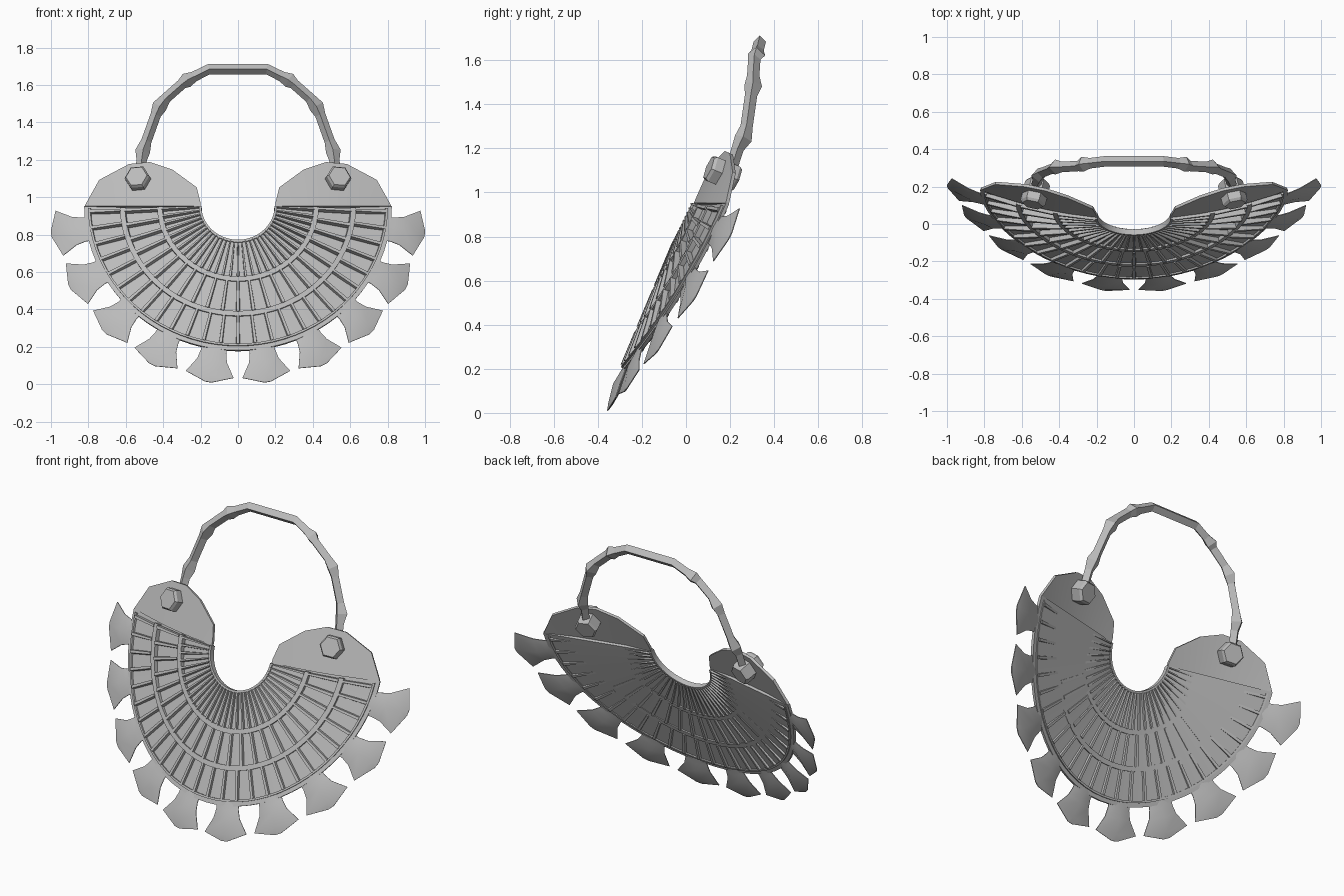
import bpy, bmesh, math
from mathutils import Vector

cube = bpy.data.objects.get("Cube")
if cube:
    bpy.data.objects.remove(cube, do_unlink=True)

metal = bpy.data.materials.new("grey metal")
metal.use_nodes = True
GREY = (0.5, 0.5, 0.5, 1)
metal.diffuse_color = GREY
metal.node_tree.nodes["Principled BSDF"].inputs["Base Color"].default_value = GREY


def normal(x):
    return Vector((0.46 * x, -1, 0.42)).normalized()


def on_collar(p, h=0):
    """Point on the curved, leaning collar sheet, raised h towards the front."""
    x, z = p
    return Vector((x, 0.42 * z + 0.23 * x * x - 0.365, z)) + normal(x) * h


def polar(r, degrees):
    a = math.radians(degrees)
    return (r * math.cos(a), 0.95 - 0.94 * r * math.sin(a))


def finish(name, bm, smooth=True):
    bmesh.ops.recalc_face_normals(bm, faces=bm.faces)
    me = bpy.data.meshes.new(name)
    bm.to_mesh(me)
    bm.free()
    me.materials.append(metal)
    ob = bpy.data.objects.new(name, me)
    bpy.context.scene.collection.objects.link(ob)
    bpy.ops.object.select_all(action="DESELECT")
    ob.select_set(True)
    bpy.context.view_layer.objects.active = ob
    if smooth:
        bpy.ops.object.shade_smooth_by_angle(angle=math.radians(25))
    return ob


def skin(bm, rings):
    """Bridge equal rings of points and cap both ends."""
    rows = [[bm.verts.new(p) for p in ring] for ring in rings]
    n = len(rows[0])
    for a, b in zip(rows, rows[1:]):
        for i in range(n):
            j = (i + 1) % n
            bm.faces.new((a[i], a[j], b[j], b[i]))
    bm.faces.new(rows[0])
    bm.faces.new(rows[-1])


def slab(bm, pairs, h, taper=0):
    """Strip between two edges, standing h out of both sides of the sheet."""
    rings = []
    for p, q in pairs:
        p, q = Vector(p), Vector(q)
        d = (q - p) * taper
        rings.append([on_collar(p + d, h), on_collar(p, 0), on_collar(p + d, -h),
                      on_collar(q - d, -h), on_collar(q, 0), on_collar(q - d, h)])
    skin(bm, rings)


def arc(bm, r0, r1, start, end, h, steps=40):
    angles = [start + (end - start) * i / steps for i in range(steps + 1)]
    slab(bm, [(polar(r0, a), polar(r1, a)) for a in angles], h)


# Collar sheet
bm = bmesh.new()
arc(bm, 0.195, 0.82, 0, 180, 0.008)
finish("collar_plate", bm)

# Shoulder lobes above the sheet
LOBE = [(0.2, 0.97), (0.22, 1.05), (0.35, 1.145), (0.47, 1.185),
        (0.58, 1.175), (0.74, 1.09), (0.815, 0.955)]
for side, s in (("left", 1), ("right", -1)):
    bm = bmesh.new()
    slab(bm, [((s * x, 0.949), (s * x, z)) for x, z in LOBE], 0.008)
    finish(side + "_shoulder_lobe", bm)

# Raised bands between the rows
bm = bmesh.new()
for r0, r1 in ((0.195, 0.208), (0.402, 0.43), (0.6, 0.628), (0.785, 0.797)):
    arc(bm, r0, r1, 1, 179, 0.016)
finish("raised_bands", bm)

# Rows of radial bars
for name, r0, r1, count, w in (("inner", 0.205, 0.405, 30, 0.012),
                               ("middle", 0.428, 0.602, 22, 0.02),
                               ("outer", 0.626, 0.787, 26, 0.02)):
    bm = bmesh.new()
    for i in range(count + 1):
        a = 2.5 + 175 * i / count
        half = math.degrees(w / (r0 + r1))
        slab(bm, [(polar(r, a - half), polar(r, a + half)) for r in (r0, r1)], 0.022, 0.15)
    finish(name + "_row_bars", bm, smooth=False)

# Flared leaf pendants around the rim: radius, half angle, ridge height
LEAF = [(0.79, 4.8, 0.008), (0.84, 4.7, 0.016), (0.89, 5.2, 0.024), (0.975, 7.6, 0.012)]
for k in range(10):
    a = 9 + 18 * k
    bm = bmesh.new()
    rings = []
    for r, half, h in LEAF:
        rings.append([on_collar(polar(r, a - half), 0.002), on_collar(polar(r, a), h),
                      on_collar(polar(r, a + half), 0.002), on_collar(polar(r, a + half), -0.002),
                      on_collar(polar(r, a), -h), on_collar(polar(r, a - half), -0.002)])
    # Blunt point at the outer end
    tip = [on_collar(polar(1.01, a + d), h) for d, h in
           ((-1, 0.002), (0, 0.003), (1, 0.002), (1, -0.002), (0, -0.003), (-1, -0.002))]
    skin(bm, rings + [tip])
    finish("leaf_pendant_%d" % (k + 1), bm)

# Hexagonal bolts through the lobes
for side, s in (("left", 1), ("right", -1)):
    axis = normal(s * 0.53)
    centre = on_collar((s * 0.53, 1.09))
    across = Vector((1, 0, 0))
    across = (across - axis * across.dot(axis)).normalized()
    up = axis.cross(across)
    bm = bmesh.new()
    rings = []
    for h, r in ((-0.08, 0.058), (-0.066, 0.068), (0.046, 0.068), (0.06, 0.058)):
        rings.append([centre + axis * h + r * (across * math.cos(i * math.pi / 3)
                      + up * math.sin(i * math.pi / 3)) for i in range(6)])
    skin(bm, rings)
    finish(side + "_hex_bolt", bm, smooth=False)

# Jointed hoop handle: half path with radius, mirrored to the other side
HALF = [(0.525, 0.2, 1.09, 0.027), (0.515, 0.235, 1.2, 0.028), (0.51, 0.26, 1.245, 0.04),
        (0.49, 0.275, 1.3, 0.028), (0.44, 0.295, 1.44, 0.028), (0.42, 0.305, 1.485, 0.04),
        (0.385, 0.305, 1.53, 0.028), (0.3, 0.31, 1.605, 0.028), (0.275, 0.32, 1.625, 0.04),
        (0.235, 0.325, 1.645, 0.028), (0.155, 0.335, 1.685, 0.028)]
path = HALF + [(-x, y, z, r) for x, y, z, r in reversed(HALF)]
bm = bmesh.new()
rings = []
for i, (x, y, z, r) in enumerate(path):
    before, after = path[max(i - 1, 0)], path[min(i + 1, len(path) - 1)]
    along = (Vector(after[:3]) - Vector(before[:3])).normalized()
    depth = Vector((0, 1, 0))
    depth = (depth - along * depth.dot(along)).normalized()
    out = along.cross(depth)
    c = Vector((x, y, z))
    rings.append([c + depth * r, c + out * r, c - depth * r, c - out * r])
skin(bm, rings)
finish("hoop_handle", bm, smooth=False)
